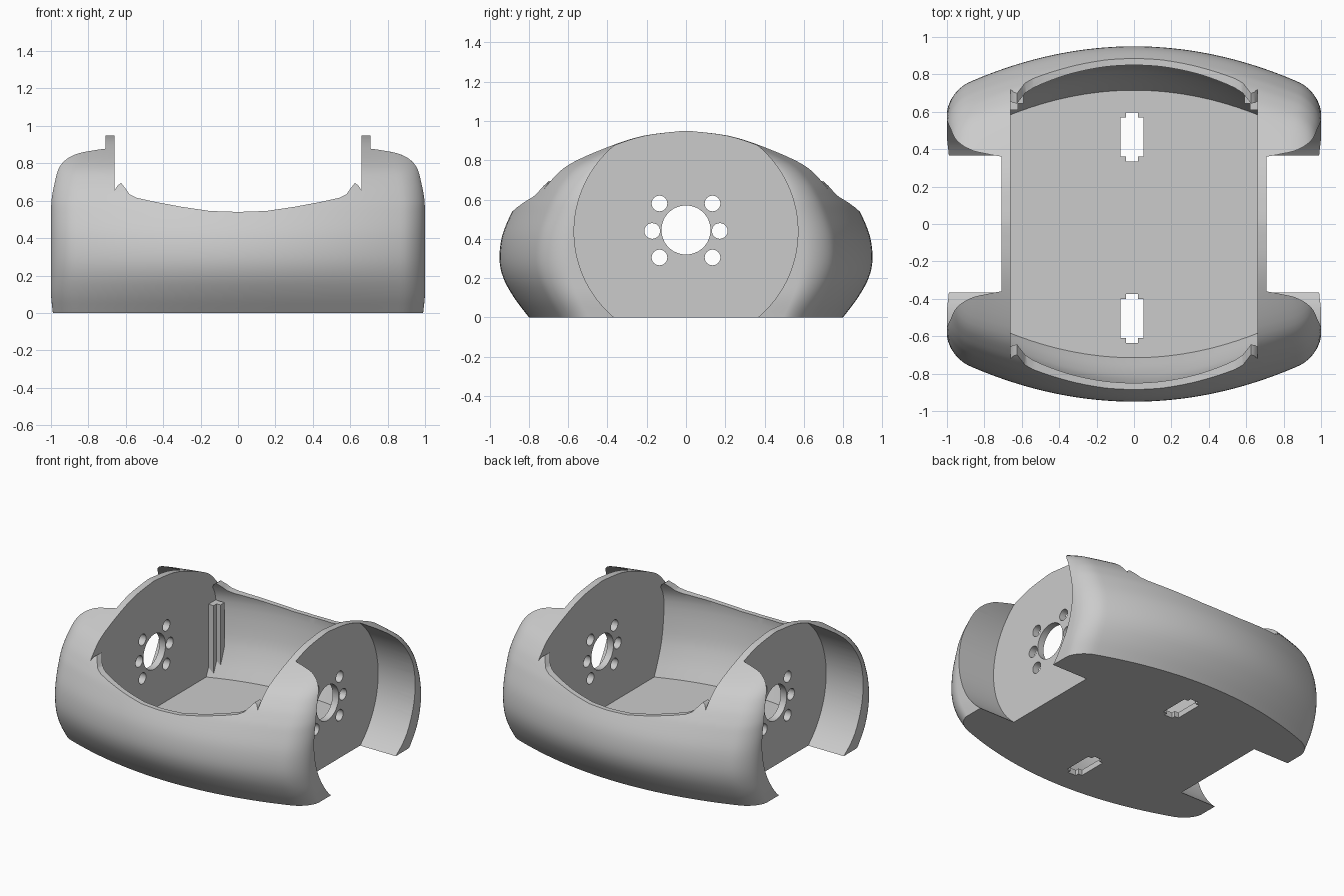
import bpy, bmesh, math
from mathutils import Vector

cube = bpy.data.objects.get("Cube")
if cube:
    bpy.data.objects.remove(cube, do_unlink=True)

grey = bpy.data.materials.new("light_grey")
grey.use_nodes = True
COLOUR = (0.6, 0.6, 0.6, 1)
grey.diffuse_color = COLOUR
grey.node_tree.nodes["Principled BSDF"].inputs["Base Color"].default_value = COLOUR


def finish(name, bm):
    bmesh.ops.recalc_face_normals(bm, faces=bm.faces)
    mesh = bpy.data.meshes.new(name)
    bm.to_mesh(mesh)
    bm.free()
    mesh.materials.append(grey)
    ob = bpy.data.objects.new(name, mesh)
    bpy.context.collection.objects.link(ob)
    return ob


def loft(name, rings):
    """Skin closed rings of equal length and cap both ends."""
    bm = bmesh.new()
    loops = [[bm.verts.new(p) for p in ring] for ring in rings]
    n = len(loops[0])
    for a, b in zip(loops, loops[1:]):
        for i in range(n):
            j = (i + 1) % n
            bm.faces.new((a[i], a[j], b[j], b[i]))
    bm.faces.new(loops[0])
    bm.faces.new(loops[-1])
    return finish(name, bm)


def box(name, x0, x1, y0, y1, z0, z1):
    return loft(name, [[(x0, y0, z), (x1, y0, z), (x1, y1, z), (x0, y1, z)] for z in (z0, z1)])


def cylinder(name, x0, x1, y, z, r, n):
    angles = [math.tau * i / n for i in range(n)]
    return loft(name, [[(x, y + r * math.cos(a), z + r * math.sin(a)) for a in angles]
                       for x in (x0, x1)])


def cut(ob, cutter):
    mod = ob.modifiers.new("cut", 'BOOLEAN')
    mod.operation, mod.solver, mod.object = 'DIFFERENCE', 'EXACT', cutter
    bpy.context.view_layer.objects.active = ob
    bpy.ops.object.modifier_apply(modifier=mod.name)
    bpy.data.objects.remove(cutter, do_unlink=True)


def smooth_path(points, steps):
    """Catmull-Rom curve through the points."""
    pts = [Vector(p) for p in points]
    pts = [2 * pts[0] - pts[1]] + pts + [2 * pts[-1] - pts[-2]]
    out = []
    for a, b, c, d in zip(pts, pts[1:], pts[2:], pts[3:]):
        for i in range(steps):
            t = i / steps
            out.append(0.5 * (2 * b + (c - a) * t + (2 * a - 5 * b + 4 * c - d) * t ** 2
                              + (3 * b - a - 3 * c + d) * t ** 3))
    return out + [pts[-2]]


def plan(u):
    """Bowed front edge with rounded corners, u runs from -1 to 1."""
    corner = max(0, (abs(u) - 0.88) / 0.12)
    return 1 - 0.26 * u * u - 0.12 * (1 - math.sqrt(max(0, 1 - corner ** 2)))


def mirrored_ring(half):
    """Ring from a front-to-back half outline given as (x, y, z)."""
    return half + [(x, -y, z) for x, y, z in reversed(half)]


# Domed outer body: each station is height, half depth, half width
stations = [(0, .80, .99), (.1, .875, 1), (.2, .93, 1), (.3, .95, 1), (.42, .935, 1),
            (.54, .885, 1), (.61, .845, .998), (.69, .785, .985), (.78, .675, .965),
            (.87, .45, .93), (.925, .25, .9), (.95, .02, .88)]
us = [math.sin(math.pi * (i / 60 - 0.5)) for i in range(61)]
body = loft("body_shell", [mirrored_ring([(w * u, d * plan(u), z) for u in us])
                           for z, d, w in smooth_path(stations, 4)])

# Inner tub
INNER = 0.66
xs = [INNER * (i / 20 - 1) for i in range(41)]
tub = [(.04, .715, 0), (.18, .785, 0), (.32, .83, 0), (.54, .85, 0), (.66, .80, 0), (.76, .70, 0)]
cut(body, loft("tub_cutter", [mirrored_ring([(x, d * (1 - 0.42 * x * x), z) for x in xs])
                              for z, d, _ in smooth_path(tub, 4)]))

# Open top with a dipped rim, bounded by the side plates
rim = [(0, .54), (.15, .545), (.3, .567), (.45, .595), (.54, .615), (.58, .635), (.605, .67),
       (.625, .695), (.645, .68), (INNER, .655)]
edge = [(-x, z) for x, z in reversed(rim[1:])] + rim + [(INNER, 1.2), (-INNER, 1.2)]
cut(body, loft("top_cutter", [[(x, y, z) for x, z in edge] for y in (-1.2, 1.2)]))

# Wheel wells and axle holes
HUB = 0.437
for s in (-1, 1):
    cut(body, cylinder("well_cutter", s * .708, s * 1.3, 0, HUB, .57, 96))
cut(body, cylinder("hub_cutter", -1.2, 1.2, 0, .445, .125, 48))
for y, z in ((.135, .58), (.172, .44), (.135, .305)):
    for s in (-1, 1):
        cut(body, cylinder("bolt_cutter", -1.2, 1.2, s * y, z, .04, 24))

# Stepped slots through the floor
for y in (.465, -.505):
    for w, h in ((.062, .105), (.032, .132)):
        cut(body, box("slot_cutter", -.01 - w, -.01 + w, y - h, y + h, -.1, .1))

# Stepped posts in the back corners of the tub
for s, side in ((-1, "right"), (1, "left")):
    for i, (reach, y0, y1) in enumerate(((.59, .645, .69), (.62, .61, .645))):
        box(f"{side}_post_step_{i + 1}", s * reach, s * (INNER + .01), y0, y1, .03, .55)

# Smooth curved faces, keep sharp edges
bpy.ops.object.select_all(action='DESELECT')
body.select_set(True)
bpy.context.view_layer.objects.active = body
bpy.ops.object.shade_smooth_by_angle(angle=math.radians(30))
